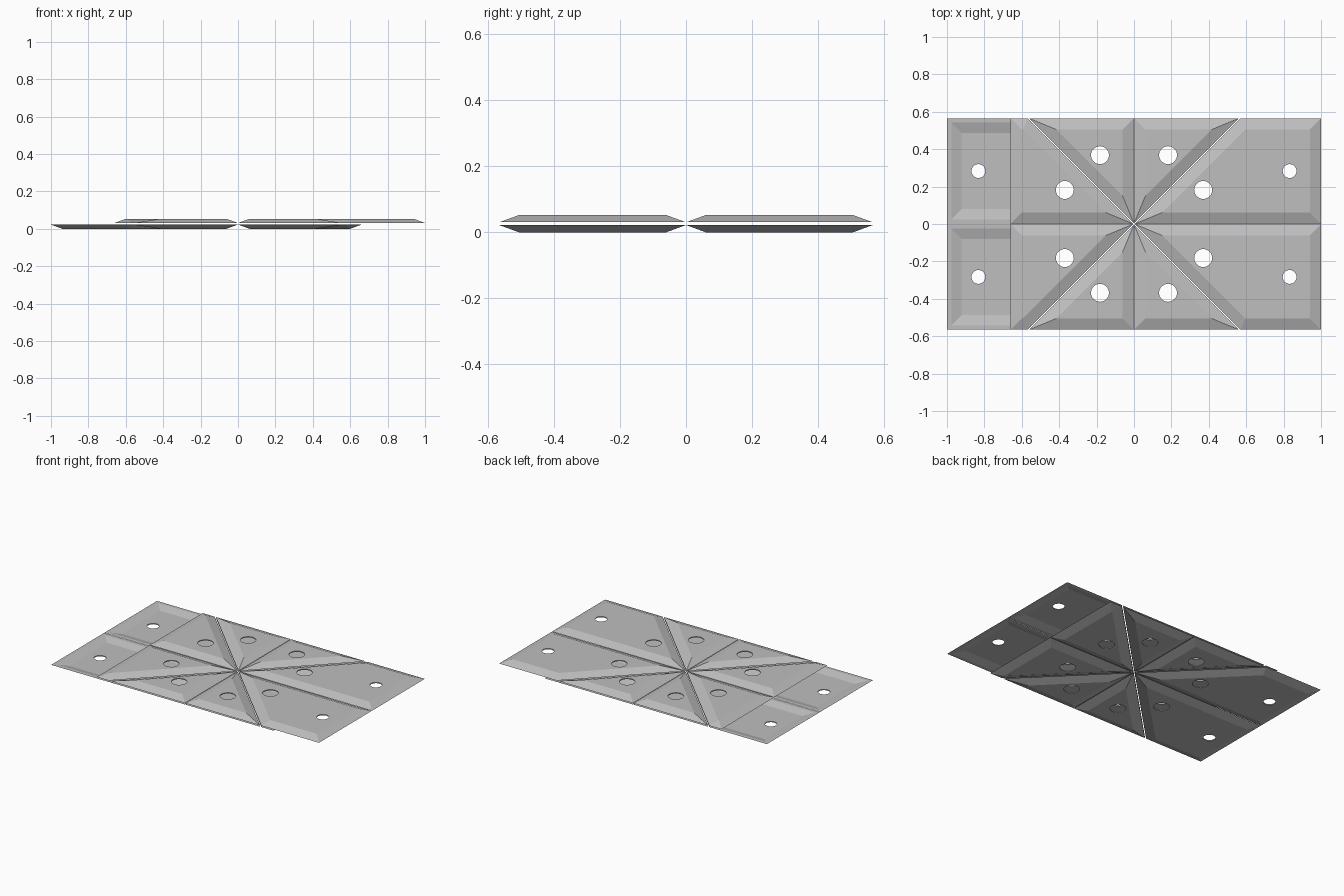
import bpy
import bmesh
import math
from mathutils import Vector

cube = bpy.data.objects.get("Cube")
if cube:
    bpy.data.objects.remove(cube, do_unlink=True)

HALF = 0.565       # half depth of the whole set
HEIGHT = 0.053     # both layers together
RIM = 0.031        # height of the upper layer's rim
SLIT = 0.005       # slit along the diagonals
SEAM = 0.001       # seam along the axes

grey = bpy.data.materials.new("plain_grey")
grey.use_nodes = True
colour = (0.52, 0.52, 0.52, 1)
grey.diffuse_color = colour
grey.node_tree.nodes["Principled BSDF"].inputs["Base Color"].default_value = colour


def inset(points, dist):
    """Offset a counter-clockwise polygon inwards with mitred corners."""
    result = []
    for i, p in enumerate(points):
        before = (p - points[i - 1]).normalized()
        after = (points[(i + 1) % len(points)] - p).normalized()
        n1 = Vector((-before.y, before.x))
        n2 = Vector((-after.y, after.x))
        result.append(p + (n1 + n2) * dist / (1 + n1.dot(n2)))
    return result


def circle(centre, radius, sides=32):
    return [Vector((centre[0] + radius * math.cos(math.tau * i / sides),
                    centre[1] + radius * math.sin(math.tau * i / sides)))
            for i in range(sides)]


def add_loop(bm, points, z):
    return [bm.verts.new((p.x, p.y, z)) for p in points]


def wall(bm, a, b):
    for i in range(len(a)):
        j = (i + 1) % len(a)
        bm.faces.new((a[i], a[j], b[j], b[i]))


def fill(bm, loops):
    """Flat sheet bounded by the first loop, with the others as holes."""
    edges = []
    for loop in loops:
        for i, v in enumerate(loop):
            pair = (v, loop[(i + 1) % len(loop)])
            edges.append(bm.edges.get(pair) or bm.edges.new(pair))
    bmesh.ops.triangle_fill(bm, use_beauty=True, use_dissolve=False, edges=edges)


def panel(name, outline, holes, sx, sy, lower):
    """Hollow panel with sloping sides, mirrored into its quadrant."""
    bm = bmesh.new()
    pts = [Vector(p) for p in outline]
    floor = HEIGHT - 0.006
    rim_out = add_loop(bm, pts, RIM)
    top = add_loop(bm, inset(pts, 0.06), HEIGHT)
    rim_in = add_loop(bm, inset(pts, 0.023), RIM)
    under = add_loop(bm, inset(pts, 0.078), floor)
    wall(bm, rim_out, top)
    wall(bm, rim_out, rim_in)
    wall(bm, rim_in, under)
    top_loops, under_loops = [top], [under]
    for x, y, radius in holes:
        ring = circle((x, y), radius)
        a, b = add_loop(bm, ring, HEIGHT), add_loop(bm, ring, floor)
        wall(bm, a, b)
        top_loops.append(a)
        under_loops.append(b)
    fill(bm, top_loops)
    fill(bm, under_loops)
    for v in bm.verts:
        v.co.x *= sx
        v.co.y *= sy
        if lower:      # lower layer is the upper one turned over
            v.co.x *= -1
            v.co.z = HEIGHT - v.co.z
    bmesh.ops.recalc_face_normals(bm, faces=bm.faces[:])
    mesh = bpy.data.meshes.new(name)
    bm.to_mesh(mesh)
    bm.free()
    mesh.materials.append(grey)
    obj = bpy.data.objects.new(name, mesh)
    bpy.context.collection.objects.link(obj)


def side_outline(length):
    return [(SLIT, SEAM), (length, SEAM), (length, HALF), (HALF + SLIT, HALF)]


triangle = [(SEAM, SLIT), (HALF - SLIT, HALF), (SEAM, HALF)]
side_hole = (0.37, 0.182, 0.048)
end_hole = (0.832, 0.283, 0.037)
middle_hole = (0.182, 0.368, 0.048)

# Eight panels in each of the two layers
for lower in (False, True):
    layer = "lower" if lower else "upper"
    for sy in (1, -1):
        row = "back" if sy > 0 else "front"
        panel(f"{layer}_{row}_long_panel", side_outline(1.0), [side_hole, end_hole], 1, sy, lower)
        panel(f"{layer}_{row}_short_panel", side_outline(0.66), [side_hole], -1, sy, lower)
        for sx in (1, -1):
            part = "outer" if sx > 0 else "inner"
            panel(f"{layer}_{row}_{part}_triangle", triangle, [middle_hole], sx, sy, lower)
